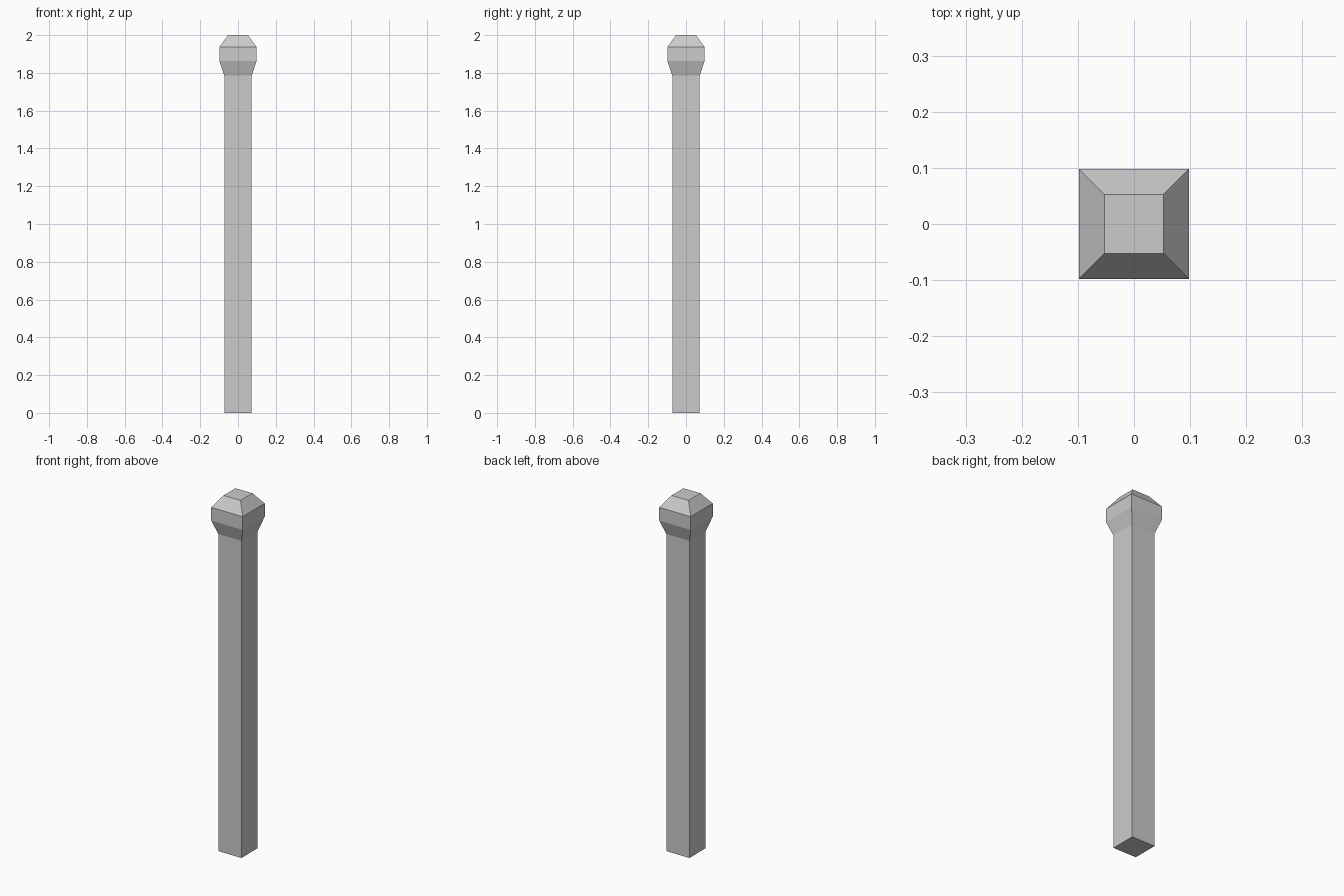
import bpy, bmesh

if "Cube" in bpy.data.objects:
    bpy.data.objects.remove(bpy.data.objects["Cube"])

# Square post with a flared, chamfered cap: (half width, height) profile
PROFILE = [(0.072, 0.0), (0.072, 1.785), (0.098, 1.863), (0.098, 1.938), (0.053, 2.0)]
CORNERS = [(-1, -1), (1, -1), (1, 1), (-1, 1)]


def square_loft(name, profile):
    bm = bmesh.new()
    rings = [[bm.verts.new((x * h, y * h, z)) for x, y in CORNERS] for h, z in profile]
    # Side walls between neighbouring square rings
    for low, high in zip(rings, rings[1:]):
        for i in range(4):
            j = (i + 1) % 4
            bm.faces.new((low[i], low[j], high[j], high[i]))
    # Bottom and top
    bm.faces.new(rings[0][::-1])
    bm.faces.new(rings[-1])
    mesh = bpy.data.meshes.new(name)
    bm.to_mesh(mesh)
    bm.free()
    obj = bpy.data.objects.new(name, mesh)
    bpy.context.collection.objects.link(obj)
    return obj


square_loft("post", PROFILE)
